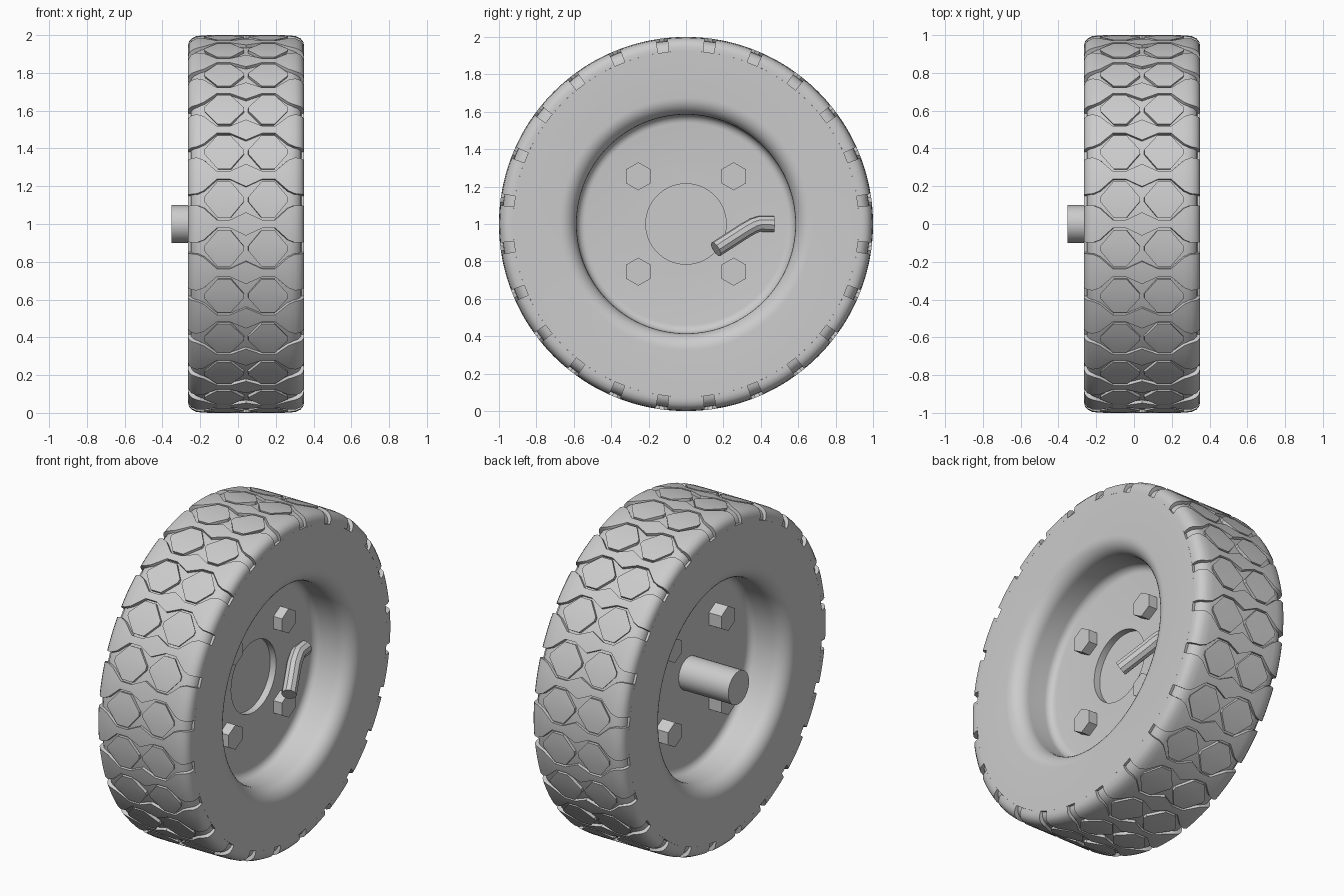
import bpy, bmesh, math
from mathutils import Vector

cube = bpy.data.objects.get("Cube")
if cube:
    bpy.data.objects.remove(cube, do_unlink=True)

MID = 0.0425      # tyre centre along the axle
HALF = 0.3075     # half tyre width
PITCH = math.radians(15)

grey = bpy.data.materials.new("plain grey")
grey.use_nodes = True
grey.diffuse_color = (0.6, 0.6, 0.6, 1)
grey.node_tree.nodes["Principled BSDF"].inputs["Base Color"].default_value = (0.6, 0.6, 0.6, 1)


def wheel_point(x, r, a):
    """Point at axle position x, radius r and angle a, with the hub at z = 1."""
    return Vector((x, -r * math.cos(a), 1 + r * math.sin(a)))


def finish(name, bm, smooth=35):
    bmesh.ops.recalc_face_normals(bm, faces=bm.faces)
    mesh = bpy.data.meshes.new(name)
    bm.to_mesh(mesh)
    bm.free()
    ob = bpy.data.objects.new(name, mesh)
    bpy.context.collection.objects.link(ob)
    mesh.materials.append(grey)
    if smooth:
        bpy.ops.object.select_all(action='DESELECT')
        ob.select_set(True)
        bpy.context.view_layer.objects.active = ob
        bpy.ops.object.shade_smooth_by_angle(angle=math.radians(smooth))
    return ob


def lathe(name, profile, steps):
    bm = bmesh.new()
    rings = []
    for x, r in profile:
        n = 1 if r == 0 else steps
        rings.append([bm.verts.new(wheel_point(x, r, math.tau * i / steps)) for i in range(n)])
    for a, b in zip(rings, rings[1:]):
        for i in range(steps):
            j = (i + 1) % steps
            quad = [a[i % len(a)], a[j % len(a)], b[j % len(b)], b[i % len(b)]]
            bm.faces.new(list(dict.fromkeys(quad)))
    return finish(name, bm)


def arc(cx, cr, rx, rr, start, end, n=8):
    angles = [math.radians(start + (end - start) * i / n) for i in range(n + 1)]
    return [(cx + rx * math.cos(t), cr + rr * math.sin(t)) for t in angles]


# Tyre and wheel disc: one half profile per side, joined over the tread
def half_profile(disc, face, side):
    lip = 0.09
    pts = [(disc, 0.54)]
    pts += arc(disc + side * 0.045, 0.54, -side * 0.045, 0.045, 0, 90, 5)[1:]
    pts += arc(face - side * lip, 0.675, side * lip, 0.09, -90, 0)
    pts += [(face, 0.925)]
    pts += arc(face - side * 0.085, 0.925, side * 0.07, 0.058, 0, 90, 6)
    return pts


front = [(0.065, 0), (0.065, 0.215), (0.105, 0.215)] + half_profile(0.105, MID + HALF, 1)
back = [(-0.02, 0)] + half_profile(-0.02, MID - HALF, -1)
lathe("tyre_and_disc", front + back[::-1], 120)


# Raised tread blocks: columns of (offset, radius, half width in angle)
def add_block(bm, columns, angle, rows=6, depth=0.026):
    top, low = [], []
    for x, r, h in columns:
        k = max(0, min(1, (r - 0.925) / 0.04))
        inset = math.copysign(0.02 * (1 - k), x) if abs(x) > 0.28 else 0
        angles = [angle + h * (2 * i / rows - 1) for i in range(rows + 1)]
        top.append([bm.verts.new(wheel_point(MID + x, r, a)) for a in angles])
        low.append([bm.verts.new(wheel_point(MID + x * 0.95 - inset, r - depth * k, a)) for a in angles])
    for c in range(len(columns) - 1):
        for i in range(rows):
            bm.faces.new((top[c][i], top[c][i + 1], top[c + 1][i + 1], top[c + 1][i]))
        for i in (0, rows):
            bm.faces.new((top[c][i], top[c + 1][i], low[c + 1][i], low[c][i]))
    for c in (0, -1):
        for i in range(rows):
            bm.faces.new((top[c][i], top[c][i + 1], low[c][i + 1], low[c][i]))


shoulder = [(HALF, 0.925, 0.1), (HALF, 0.945, 0.1), (0.302, 0.966, 0.1), (0.288, 0.983, 0.1),
            (0.262, 0.995, 0.1), (0.225, 0.999, 0.085), (0.155, 1, 0.022), (0.085, 1, 0.022)]
strip = [(-x, r, h) for x, r, h in shoulder] + [(0, 1, 0.062)] + shoulder[::-1]
bm = bmesh.new()
for k in range(24):
    add_block(bm, strip, k * PITCH)
finish("tread_strips", bm)

bm = bmesh.new()
for k in range(24):
    for side in (-1, 1):
        diamond = [(side * 0.117 + x, 1, h) for x, h in
                   ((-0.105, 0.012), (-0.035, 0.096), (0.035, 0.096), (0.105, 0.012))]
        add_block(bm, diamond, (k + 0.5) * PITCH)
finish("tread_diamonds", bm)


# Axle stub on the back of the wheel
lathe("axle", [(0, 0), (0, 0.1), (-0.353, 0.1), (-0.353, 0)], 20)

# Hexagonal bolts through the disc
bm = bmesh.new()
for sy in (-1, 1):
    for sz in (-1, 1):
        ends = []
        for x in (-0.105, 0.162):
            ends.append([bm.verts.new((x, sy * 0.255 + 0.075 * math.sin(math.tau * i / 6),
                                       1 + sz * 0.255 + 0.075 * math.cos(math.tau * i / 6)))
                         for i in range(6)])
            bm.faces.new(ends[-1])
        for i in range(6):
            j = (i + 1) % 6
            bm.faces.new((ends[0][i], ends[0][j], ends[1][j], ends[1][i]))
finish("wheel_bolts", bm, smooth=0)

# Bent valve stem
path = [(0.23, 0.16, 0.865), (0.155, 0.315, 0.965), (0.14, 0.36, 0.99), (0.13, 0.39, 1), (0.12, 0.47, 1)]
curve = bpy.data.curves.new("valve_path", 'CURVE')
curve.dimensions = '3D'
curve.bevel_depth = 0.043
curve.bevel_resolution = 3
curve.use_fill_caps = True
spline = curve.splines.new('POLY')
spline.points.add(len(path) - 1)
for p, co in zip(spline.points, path):
    p.co = (*co, 1)
helper = bpy.data.objects.new("valve_path", curve)
bpy.context.collection.objects.link(helper)
bpy.context.view_layer.update()
mesh = bpy.data.meshes.new_from_object(helper.evaluated_get(bpy.context.evaluated_depsgraph_get()))
bpy.data.objects.remove(helper, do_unlink=True)
bm = bmesh.new()
bm.from_mesh(mesh)
bpy.data.meshes.remove(mesh)
bmesh.ops.remove_doubles(bm, verts=bm.verts, dist=0.0005)
finish("valve_stem", bm)
